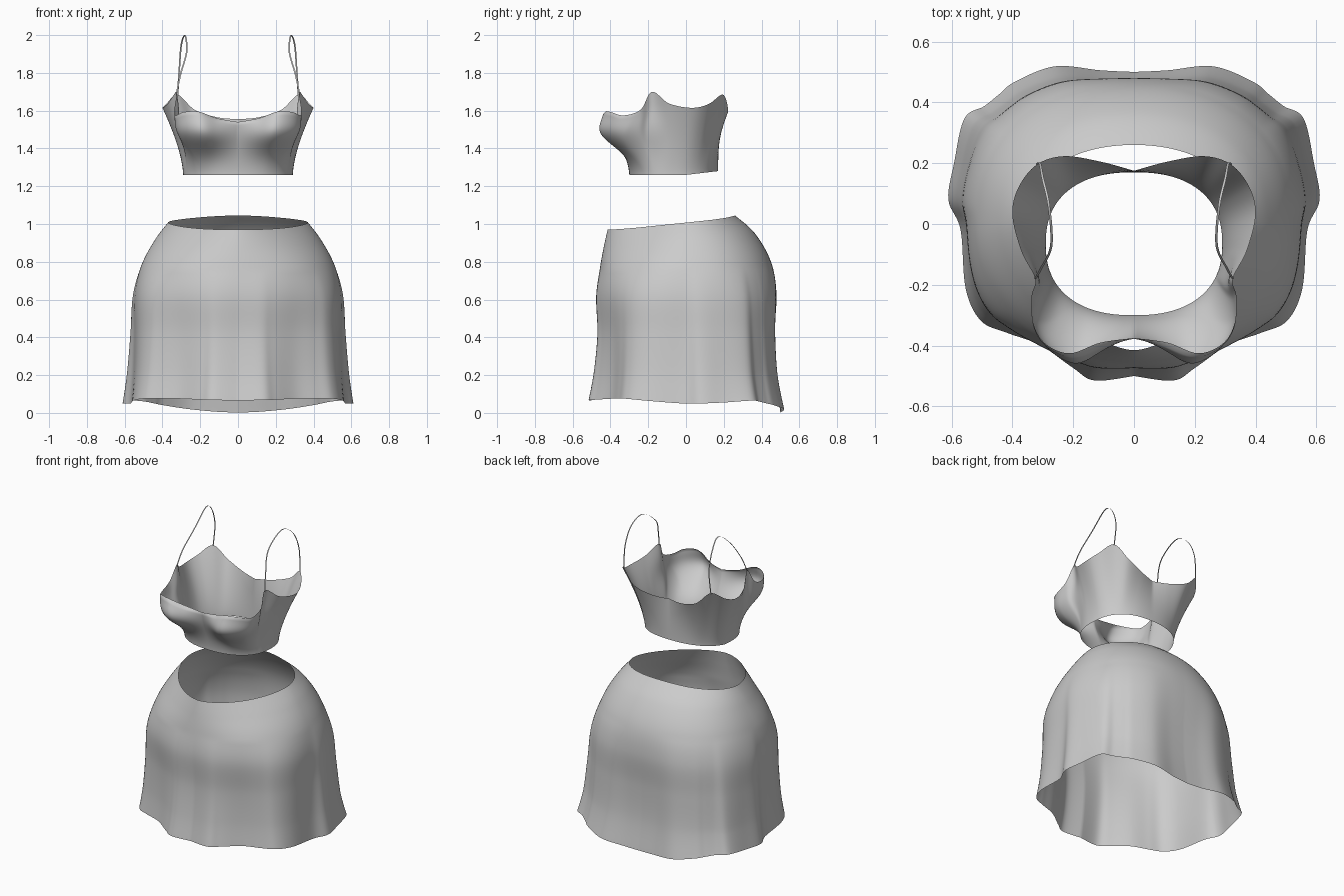
import bpy, bmesh, math

if "Cube" in bpy.data.objects:
    bpy.data.objects.remove(bpy.data.objects["Cube"])

fabric = bpy.data.materials.new("light grey fabric")
fabric.use_nodes = True
grey = (0.6, 0.6, 0.6, 1)
fabric.diffuse_color = grey
fabric.node_tree.nodes["Principled BSDF"].inputs["Base Color"].default_value = grey


def spline(rows, count):
    """Smooth curve through the rows, sampled evenly."""
    result = []
    last = len(rows) - 1
    for i in range(count + 1):
        u = i / count * last
        k = min(int(u), last - 1)
        f = u - k
        p, q, r, s = (rows[min(max(k + d, 0), last)] for d in (-1, 0, 1, 2))
        result.append([b + f / 2 * (c - a + f * (2 * a - 5 * b + 4 * c - d + f * (3 * (b - c) + d - a)))
                       for a, b, c, d in zip(p, q, r, s)])
    return result


def power(v, e):
    return math.copysign(abs(v) ** e, v)


def bell(v, width):
    return math.exp(-(v / width) ** 2)


def sheet(name, rings):
    """Cloth surface lofted through the rings and mirrored to the other side."""
    bm = bmesh.new()
    grid = [[bm.verts.new(p) for p in ring] for ring in rings]
    for low, high in zip(grid, grid[1:]):
        for i in range(len(low) - 1):
            bm.faces.new((low[i], low[i + 1], high[i + 1], high[i]))
    mesh = bpy.data.meshes.new(name)
    bm.to_mesh(mesh)
    bm.free()
    mesh.materials.append(fabric)
    mesh.shade_smooth()
    obj = bpy.data.objects.new(name, mesh)
    bpy.context.collection.objects.link(obj)
    obj.modifiers.new("mirror", 'MIRROR').merge_threshold = 0.0005


def oval(angle, w, depth, n):
    """Radius of a squared oval at an angle."""
    return ((abs(math.sin(angle)) / w) ** n + (abs(math.cos(angle)) / depth) ** n) ** (-1 / n)


# Skirt: front z, back z, half width, front y, centre y, back y, squareness front and back
skirt_rows = [
    (.07, .01, .60, -.505, 0, .505, 2.4, 2.5),
    (.22, .20, .58, -.48, 0, .475, 2.4, 2.5),
    (.42, .42, .565, -.465, 0, .47, 2.4, 2.5),
    (.62, .63, .555, -.475, 0, .48, 2.3, 2.4),
    (.77, .80, .51, -.455, 0, .45, 2.05, 2.3),
    (.88, .95, .44, -.435, 0, .365, 1.8, 2.2),
    (.97, 1.045, .37, -.415, 0, .26, 1.65, 2.1),
]
# Wavy hem outline from front centre to back centre
hem = spline([
    (0, -.50, .065), (.13, -.515, .068), (.2, -.475, .07), (.31, -.4, .075), (.42, -.36, .075),
    (.506, -.32, .075), (.555, -.215, .065), (.57, -.02, .05), (.61, .08, .05), (.59, .2, .055),
    (.555, .345, .065), (.49, .385, .06), (.44, .425, .05), (.39, .465, .04), (.26, .517, .02),
    (.11, .505, .006), (0, .5, .002)], 112)
skirt_rings = []
for j, (zf, zb, w, yf, yc, yb, nf, nb) in enumerate(spline(skirt_rows, 48)):
    ring = []
    fade = min(max((.75 - zf) / .68, 0), 1) ** .8
    for x, y, z in hem:
        a = math.atan2(x, -y)
        depth, n = (yc - yf, nf) if y < 0 else (yb - yc, nb)
        fold = math.hypot(x, y) / oval(a, .6, .505, 2.45) - 1
        r = oval(a, w, depth, n) * (1 + fold * fade)
        level = zf + (zb - zf) * (1 - math.cos(a)) / 2
        if j < 8:
            level += (z - .04 - .03 * math.cos(a)) * (1 - j / 8)
        ring.append((r * math.sin(a), yc - r * math.cos(a), level))
    skirt_rings.append(ring)
sheet("skirt", skirt_rings)

# Cropped top: rim from front centre, over the cup and armhole, to back centre
rim = spline([
    (0, -.375, 1.54), (.11, -.39, 1.56), (.21, -.425, 1.595), (.29, -.395, 1.592),
    (.33, -.33, 1.575), (.337, -.24, 1.605), (.325, -.18, 1.70), (.37, -.09, 1.638),
    (.40, .03, 1.615), (.38, .12, 1.635), (.32, .195, 1.685), (.23, .223, 1.605),
    (.11, .205, 1.565), (0, .175, 1.555)], 104)
top_rings = []
for j in range(31):
    t = j / 30
    flare = t ** 1.4
    ring = []
    for x, y, z in rim:
        # matching point on the rounded lower hem
        a = math.atan2(x, -(y + .065))
        hx = .29 * power(math.sin(a), .85) if x > 0 else 0
        hy = -.065 - .235 * power(math.cos(a), .85)
        hz = 1.26 + .02 * max(0, hy) / .17
        px, py, pz = hx + (x - hx) * flare, hy + (y - hy) * flare, hz + (z - hz) * t
        # bust fullness
        front = min(max((-py - .1) / .17, 0), 1) * max(0, math.sin(math.pi * t)) ** .4
        py -= front * .1 * bell(px - .19, .14) * bell(pz - 1.49, .11)
        px += front * .025 * bell(pz - 1.5, .09) * bell(px - .3, .08)
        ring.append((px, py, pz))
    top_rings.append(ring)
sheet("cropped_top", top_rings)

# Thin flat shoulder straps
path = spline([(.325, -.18, 1.69), (.305, -.145, 1.79), (.272, -.07, 1.91), (.28, .06, 1.999),
               (.30, .15, 1.95), (.31, .2, 1.83), (.32, .195, 1.68)], 40)
sheet("shoulder_straps", [[(x - .004, y, z), (x + .004, y, z)] for x, y, z in path])
